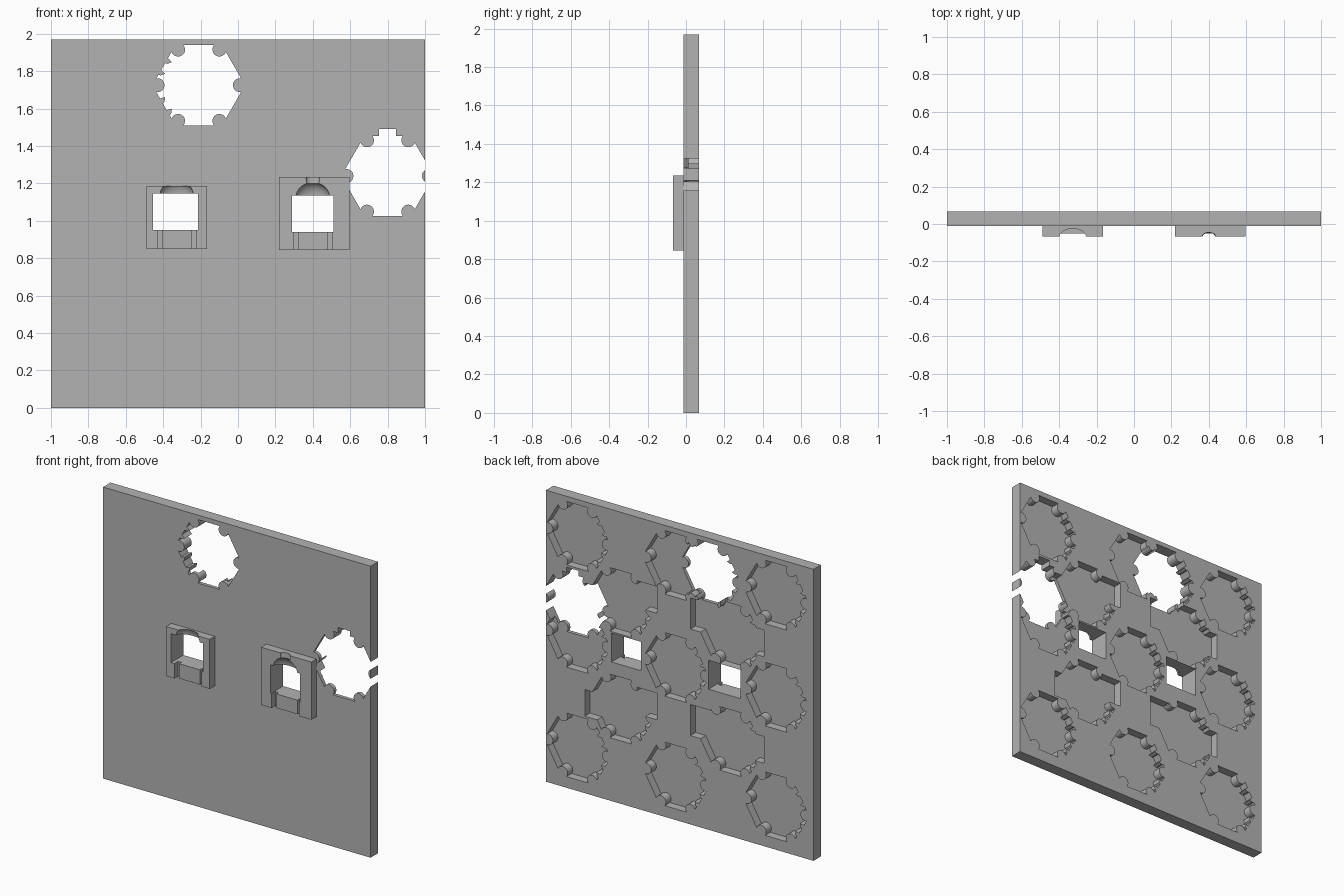
import bpy, bmesh
from math import sin, cos, pi, radians
from mathutils import Vector

if "Cube" in bpy.data.objects:
    bpy.data.objects.remove(bpy.data.objects["Cube"])

grey = bpy.data.materials.new("plain_grey")
grey.use_nodes = True
grey.diffuse_color = (0.45, 0.45, 0.45, 1)
grey.node_tree.nodes["Principled BSDF"].inputs["Base Color"].default_value = (0.45, 0.45, 0.45, 1)

FRONT, BACK, FLOOR, RELIEF = -0.012, 0.067, 0.012, -0.067


def finish(name, bm):
    bmesh.ops.recalc_face_normals(bm, faces=bm.faces)
    mesh = bpy.data.meshes.new(name)
    bm.to_mesh(mesh)
    bm.free()
    mesh.materials.append(grey)
    obj = bpy.data.objects.new(name, mesh)
    bpy.context.collection.objects.link(obj)
    return obj


def prism(name, outline, y0, y1):
    """Extrude an x-z outline from y0 to y1."""
    bm = bmesh.new()
    face = bm.faces.new([bm.verts.new((x, y0, z)) for x, z in outline])
    new = bmesh.ops.extrude_face_region(bm, geom=[face])["geom"]
    bmesh.ops.translate(bm, vec=(0, y1 - y0, 0),
                        verts=[v for v in new if isinstance(v, bmesh.types.BMVert)])
    return finish(name, bm)


def box(name, x0, x1, z0, z1, y0, y1):
    return prism(name, [(x0, z0), (x1, z0), (x1, z1), (x0, z1)], y0, y1)


def dome(name, x, y, z, r, rz):
    bm = bmesh.new()
    bmesh.ops.create_uvsphere(bm, u_segments=40, v_segments=24, radius=1)
    for v in bm.verts:
        v.co = Vector((x + v.co.x * r, y + v.co.y * r * 0.6, z + v.co.z * rz))
    return finish(name, bm)


def boolean(target, other, operation="DIFFERENCE"):
    """Apply a boolean and discard the helper object."""
    mod = target.modifiers.new("cut", "BOOLEAN")
    mod.operation, mod.solver, mod.object = operation, "EXACT", other
    bpy.context.view_layer.objects.active = target
    bpy.ops.object.modifier_apply(modifier=mod.name)
    bpy.data.objects.remove(other)


def hex_outline(cx, cz, teeth=True):
    """Hexagon with a round peg at each corner and toothed right-hand edges."""
    big, peg_at, peg = 0.248, 0.22, 0.037
    corner = [Vector((cos(k * pi / 3), sin(k * pi / 3))) for k in range(7)]
    points = []
    for k in range(6):
        for i in range(13):
            a = k * pi / 3 + radians(-79.5 - 201 * i / 12)
            points.append(corner[k] * peg_at + Vector((cos(a), sin(a))) * peg)
        if teeth and k in (2, 3):
            a, b = corner[k] * big, corner[k + 1] * big
            inward = -(a + b).normalized()
            for t in (0.33, 0.62):
                points += [a.lerp(b, t), a.lerp(b, t + 0.03) + inward * 0.028,
                           a.lerp(b, t + 0.11) + inward * 0.012, a.lerp(b, t + 0.12)]
    return [(cx + p.x, cz + p.y) for p in points]


panel = box("panel", -1, 1, 0, 1.97, FRONT, BACK)

# Grid of shallow peg-cornered pockets on the back
for x in (0.765, 0.03, -0.72):
    for z in (1.72, 1.03, 0.29):
        boolean(panel, prism("pocket_cutter", hex_outline(x, z), FLOOR, 0.1))

# Staggered pockets between them, each with square side tabs
for z in (1.36, 0.64):
    boolean(panel, prism("pocket_cutter", hex_outline(0.44, z), FLOOR, 0.1))
    boolean(panel, box("tab_cutter", 0.17, 0.32, z, z + 0.18, FLOOR, 0.1))
    boolean(panel, box("tab_cutter", 0.58, 0.71, z - 0.12, z + 0.06, FLOOR, 0.1))
    boolean(panel, prism("pocket_cutter", hex_outline(-0.38, z), FLOOR, 0.1))
    boolean(panel, box("tab_cutter", -0.24, -0.08, z - 0.04, z + 0.17, FLOOR, 0.1))
    boolean(panel, box("tab_cutter", -0.63, -0.5, z - 0.08, z + 0.1, FLOOR, 0.1))

# Two openings right through the panel
boolean(panel, prism("hole_cutter", hex_outline(-0.21, 1.725), -0.1, 0.1))
boolean(panel, prism("hole_cutter", hex_outline(0.8, 1.24, False), -0.1, 0.1))
boolean(panel, box("notch_cutter", 0.755, 0.845, 1.4, 1.49, -0.1, 0.1))

# Raised frames on the front: block extents, window extents
frames = {
    "right_frame": ((-0.49, -0.165, 0.85, 1.185), (-0.455, -0.215, 0.95, 1.145)),
    "left_frame": ((0.22, 0.595, 0.845, 1.235), (0.29, 0.51, 0.94, 1.135)),
}
for name, (block, window) in frames.items():
    frame = box(name, *block, RELIEF, FRONT)
    x0, x1, z0, z1 = window
    mid = (x0 + x1) / 2 if name == "left_frame" else (block[0] + block[1]) / 2
    sill = block[2] - 0.02
    boolean(panel, box("window_cutter", *window, -0.1, 0.1))
    boolean(frame, box("window_cutter", *window, -0.1, 0.1))
    # Lowered sill with a groove at each side
    boolean(frame, box("sill_cutter", mid - 0.08, mid + 0.08, sill, z0 + 0.01, -0.1, -0.05))
    for side in (-1, 1):
        g = mid + side * 0.09
        boolean(frame, box("groove_cutter", g - 0.012, g + 0.012, sill, z0 + 0.01, -0.1, -0.025))
    # Domed hollow above the window
    boolean(frame, dome("dome_cutter", mid, RELIEF, z1 - 0.01, 0.09, 0.08))
    if name == "left_frame":
        boolean(frame, dome("slot_cutter", mid, RELIEF, block[3], 0.036, 0.09))
    bpy.ops.object.select_all(action="DESELECT")
    frame.select_set(True)
    bpy.context.view_layer.objects.active = frame
    bpy.ops.object.shade_smooth_by_angle(angle=radians(30))
